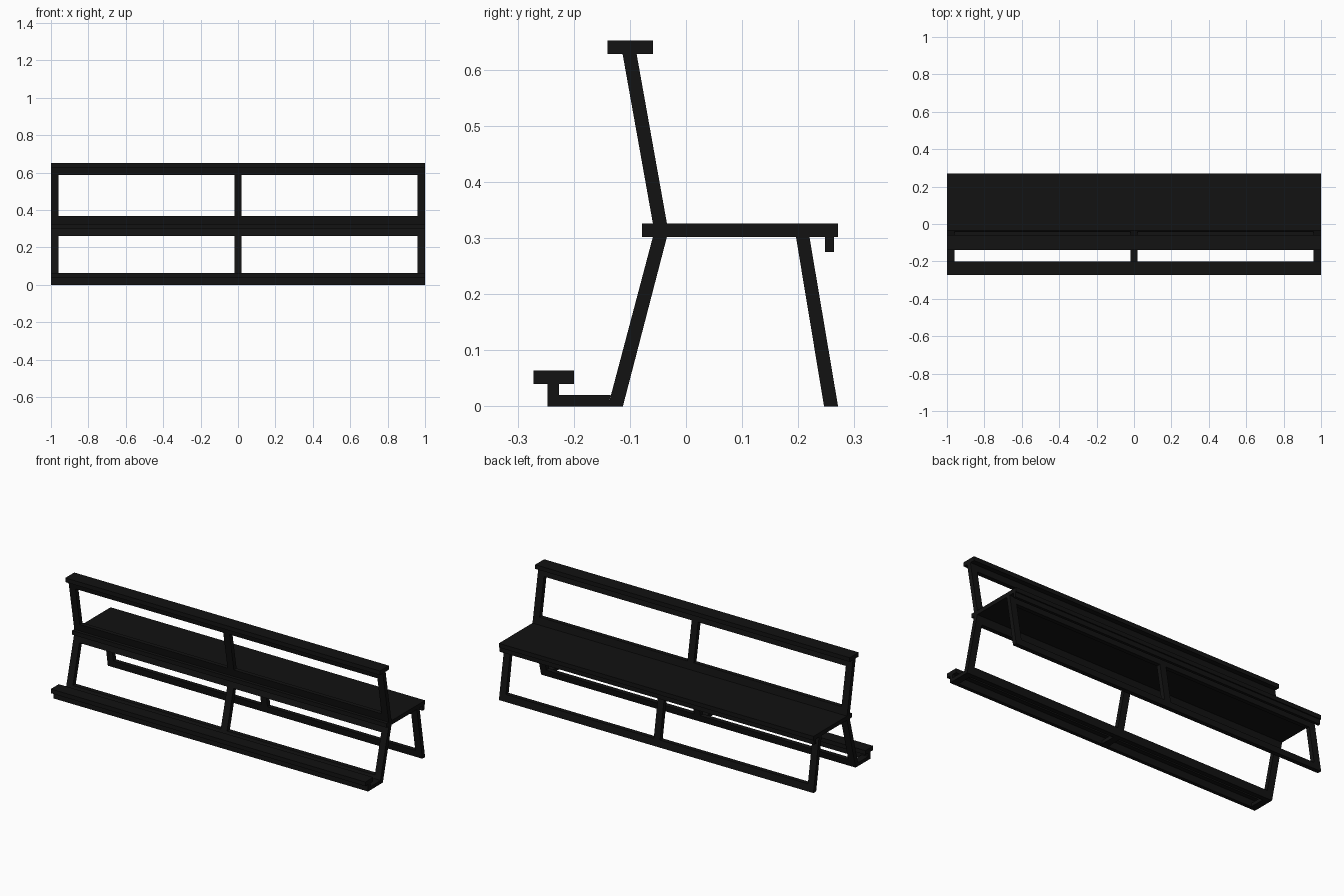
import bpy

if "Cube" in bpy.data.objects:
    bpy.data.objects.remove(bpy.data.objects["Cube"])

black = bpy.data.materials.new("black_paint")
black.diffuse_color = (0.006, 0.006, 0.006, 1)
black.use_nodes = True
black.node_tree.nodes["Principled BSDF"].inputs["Base Color"].default_value = black.diffuse_color


def extrude(name, profile, x0, x1):
    """Extrude a (y, z) profile along x."""
    n = len(profile)
    verts = [(x, y, z) for x in (x0, x1) for y, z in profile]
    faces = [tuple(range(n)), tuple(range(2 * n - 1, n - 1, -1))]
    faces += [(i, i + n, (i + 1) % n + n, (i + 1) % n) for i in range(n)]
    mesh = bpy.data.meshes.new(name)
    mesh.from_pydata(verts, [], faces)
    bm_fix(mesh)
    mesh.materials.append(black)
    ob = bpy.data.objects.new(name, mesh)
    bpy.context.collection.objects.link(ob)
    return ob


def bm_fix(mesh):
    import bmesh
    bm = bmesh.new()
    bm.from_mesh(mesh)
    bmesh.ops.recalc_face_normals(bm, faces=bm.faces)
    bm.to_mesh(mesh)
    bm.free()


def box(name, y0, y1, z0, z1):
    return extrude(name, [(y0, z0), (y1, z0), (y1, z1), (y0, z1)], -1, 1)


def slanted(bottom, top, z0, z1):
    """Part between z0 and z1 of a leaning bar given as (y_min, y_max, z) at both ends."""
    def at(z):
        t = (z - bottom[2]) / (top[2] - bottom[2])
        return [bottom[i] + t * (top[i] - bottom[i]) for i in (0, 1)]
    a, b = at(z0), at(z1)
    return [(a[0], z0), (a[1], z0), (b[1], z1), (b[0], z1)]


POSTS = ((-1, -0.96), (-0.02, 0.02), (0.96, 1))


def frame(name, bottom, top, low, high):
    """Leaning frame: three posts between a bottom and a top rail."""
    z0, z1 = bottom[2], top[2]
    extrude(name + "_bottom_rail", slanted(bottom, top, z0, low), -1, 1)
    extrude(name + "_top_rail", slanted(bottom, top, high, z1), -1, 1)
    for i, (x0, x1) in enumerate(POSTS):
        extrude(f"{name}_post_{i}", slanted(bottom, top, low, high), x0, x1)


# Planks
box("seat", -0.078, 0.271, 0.302, 0.326)
box("seat_lip", 0.248, 0.264, 0.275, 0.302)
box("backrest_cap", -0.14, -0.059, 0.628, 0.652)
box("foot_plank", -0.272, -0.2, 0.04, 0.064)

# Leaning frames
frame("backrest", (-0.059, -0.034, 0.326), (-0.113, -0.088, 0.628), 0.367, 0.586)
frame("front_leg", (-0.139, -0.1125, 0), (-0.059, -0.034, 0.302), 0.04, 0.262)
frame("rear_leg", (0.246, 0.271, 0), (0.196, 0.22, 0.302), 0.04, 0.262)

# Foot frame under the low plank
box("foot_rail", -0.247, -0.226, 0, 0.04)
for i, (x0, x1) in enumerate(POSTS):
    extrude(f"foot_bar_{i}", [(-0.226, 0), (-0.139, 0), (-0.134, 0.02), (-0.226, 0.02)], x0, x1)
